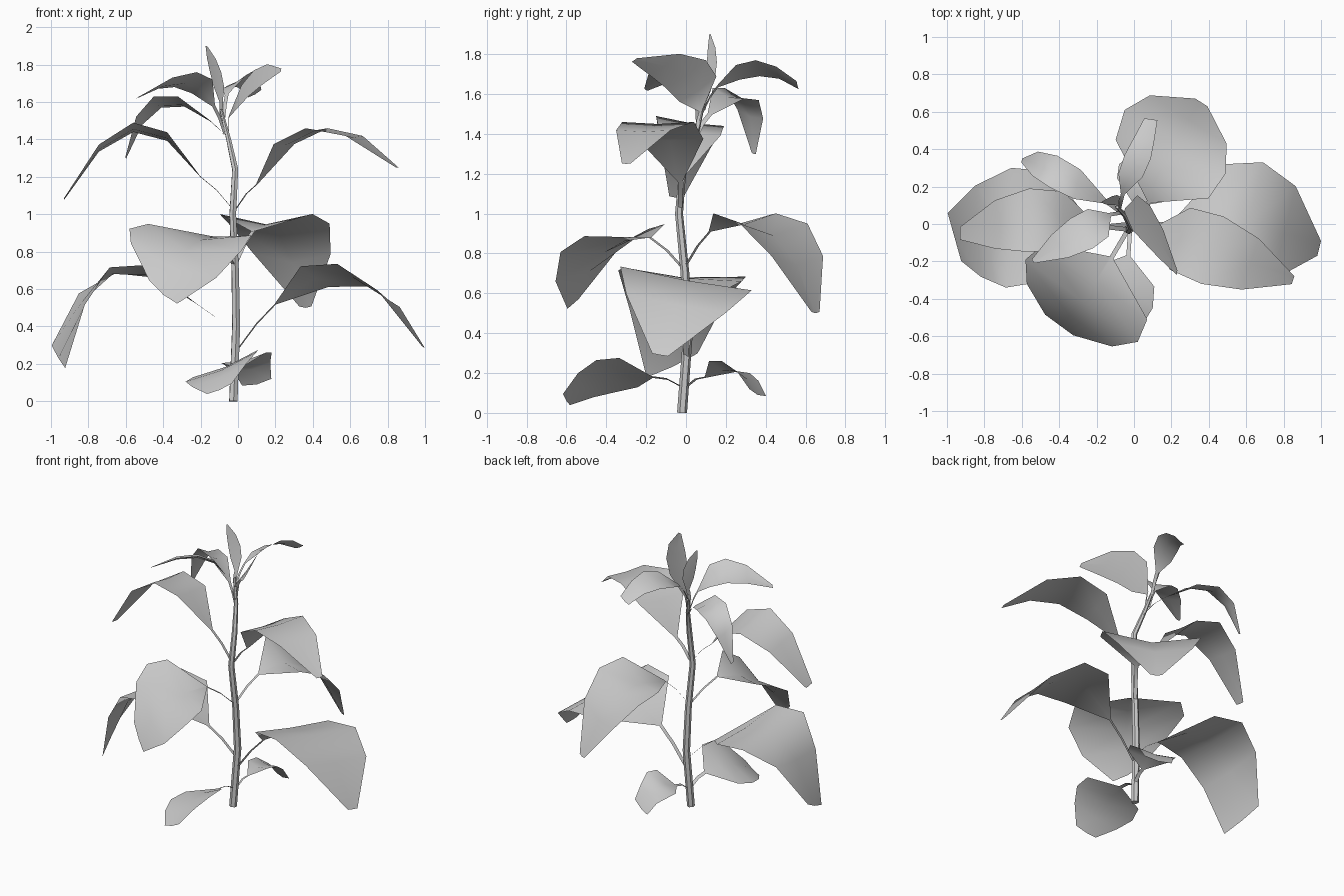
import bpy
from mathutils import Vector

if "Cube" in bpy.data.objects:
    bpy.data.objects.remove(bpy.data.objects["Cube"])

# Stem: tapered low-poly tube along a gently bent path (x, y, z, radius)
path = [(-.025, -.02, 0, .025), (-.01, .01, .4, .024), (-.015, -.005, .7, .022),
        (-.028, -.035, 1.0, .02), (-.015, -.015, 1.24, .018),
        (-.05, .05, 1.4, .014), (-.09, .09, 1.56, .008)]
curve = bpy.data.curves.new("stem", 'CURVE')
curve.dimensions = '3D'
curve.bevel_depth = 1
curve.bevel_resolution = 1
curve.use_fill_caps = True
spline = curve.splines.new('POLY')
spline.points.add(len(path) - 1)
for p, (x, y, z, r) in zip(spline.points, path):
    p.co = (x, y, z, 1)
    p.radius = r
stem = bpy.data.objects.new("stem", curve)
bpy.context.collection.objects.link(stem)
bpy.context.view_layer.objects.active = stem
stem.select_set(True)
bpy.ops.object.convert(target='MESH')
bpy.ops.object.shade_smooth_by_angle()


def leaf(name, start, base, mid, tip, side, fold=.02, tip_width=.12,
         twist=(0, 0, 0)):
    """Ribbon stalk from the stem, then a blade arching base - mid - tip."""
    start, base, mid, tip, side, twist = map(
        Vector, (start, base, mid, tip, side, twist))
    thin = side.normalized() * .012
    bow = (start + base) / 2 + Vector((0, 0, .015))
    rows = [(start, thin, 0), (bow, thin, 0), (base, thin, 0)]
    for t, w in [(.25, .92), (.5, 1), (.75, .76), (1, tip_width)]:
        c = (base * (1 - t) * (1 - 2 * t) + mid * 4 * t * (1 - t)
             + tip * t * (2 * t - 1))
        rows.append((c, (side + twist * t ** 3) * w, fold * w))
    verts, faces = [], []
    for c, s, lift in rows:
        up = Vector((0, 0, lift))
        verts += [c - s + up, c, c + s + up]
    for i in range(len(rows) - 1):
        for j in range(2):
            a = i * 3 + j
            faces.append((a, a + 1, a + 4, a + 3))
    mesh = bpy.data.meshes.new(name)
    mesh.from_pydata(verts, [], faces)
    mesh.shade_smooth()
    bpy.context.collection.objects.link(bpy.data.objects.new(name, mesh))


# Bottom pair
leaf("bottom_front_leaf", (-.02, -.02, .13), (-.03, -.17, .18),
     (-.09, -.4, .165), (-.1, -.6, .06), (.19, -.05, .08), .02, .35)
leaf("bottom_back_leaf", (-.01, 0, .13), (.01, .1, .18),
     (.05, .25, .21), (.1, .36, .09), (.13, -.07, .03), .02, .6)

# Lower broad pair
leaf("lower_right_leaf", (0, 0, .28), (.2, 0, .52),
     (.61, 0, .665), (.99, -.13, .29), (.08, .33, -.06), .01)
leaf("lower_left_leaf", (-.02, 0, .35), (-.22, -.02, .52),
     (-.67, -.02, .68), (-.96, -.07, .23), (.03, .32, -.04), .02,
     .4, (-.12, 0, .19))

# Middle pair
leaf("middle_front_leaf", (-.02, -.01, .72), (-.12, -.18, .88),
     (-.28, -.41, .805), (-.4, -.54, .57), (.3, -.22, -.03), .06,
     .25, (0, 0, -.22))
leaf("middle_back_leaf", (-.01, 0, .74), (.08, .12, .91),
     (.22, .44, .89), (.36, .65, .5), (.27, -.17, 0), .06)

# Upper pair
leaf("upper_right_leaf", (-.01, -.03, 1.03), (.1, -.03, 1.16),
     (.42, -.14, 1.45), (.85, -.3, 1.25), (.06, .18, 0), .01)
leaf("upper_left_leaf", (-.03, -.03, 1.03), (-.2, -.01, 1.2),
     (-.56, .02, 1.455), (-.93, -.05, 1.08), (0, .17, -.025), .01, .2)

# Crown leaves
leaf("crown_left_leaf", (-.04, .04, 1.37), (-.15, .12, 1.5),
     (-.43, .28, 1.58), (-.6, .34, 1.3), (.02, .085, -.03))
leaf("crown_front_left_leaf", (-.07, .06, 1.43), (-.13, .05, 1.58),
     (-.28, -.05, 1.7), (-.54, -.2, 1.62), (.06, -.08, .04))
leaf("crown_right_leaf", (-.05, .05, 1.4), (-.05, .075, 1.52),
     (.07, 0, 1.69), (.23, -.26, 1.77), (.015, .1, .07), .01)
leaf("crown_back_leaf", (-.08, .08, 1.5), (-.06, .16, 1.64),
     (.02, .36, 1.72), (.09, .56, 1.64), (.07, -.01, .04), .01, .5)
leaf("tip_leaf", (-.09, .09, 1.52), (-.09, .11, 1.6),
     (-.12, .13, 1.75), (-.17, .12, 1.9), (.03, .025, 0), .01)
